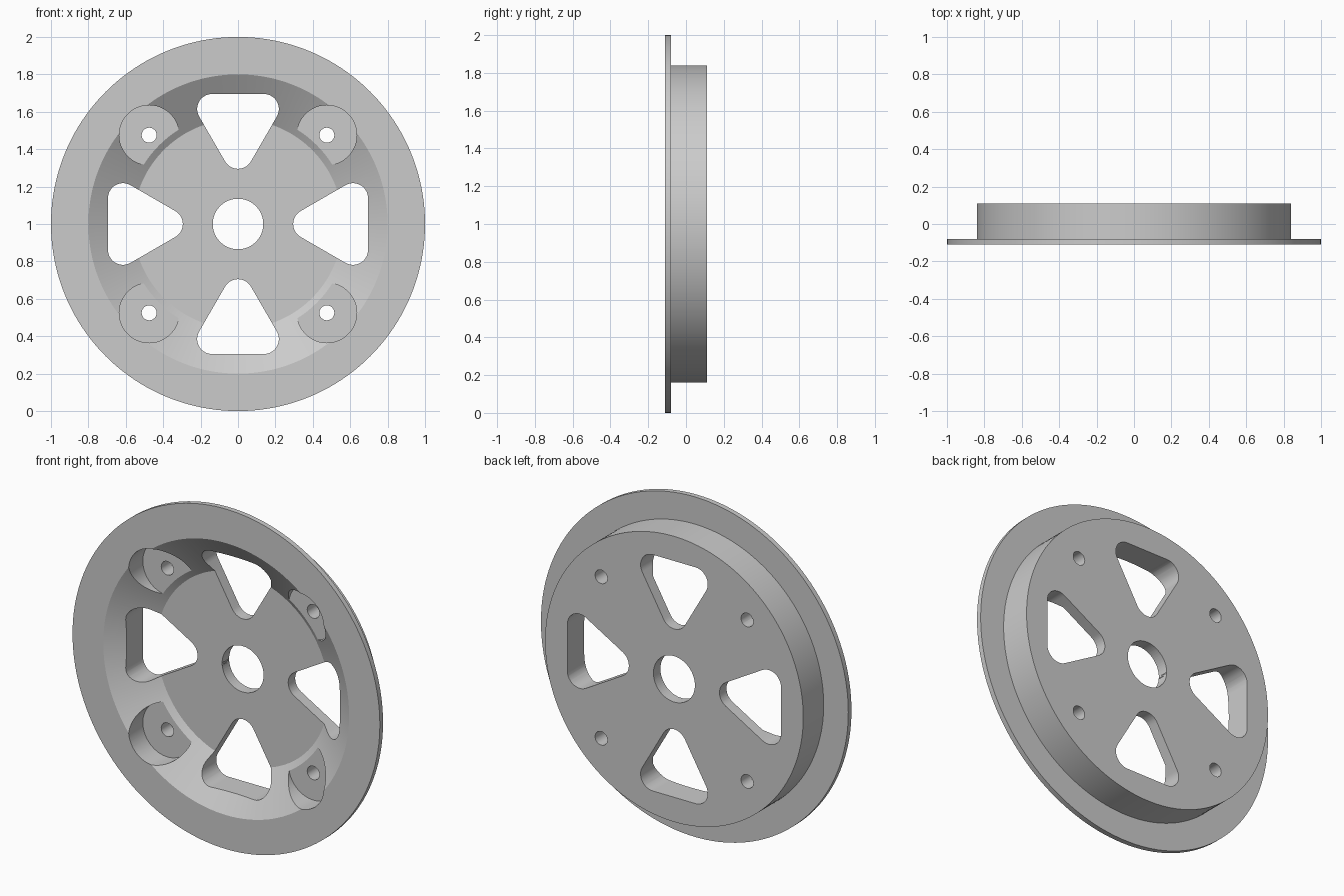
import bpy, bmesh, math
from mathutils import Vector

if "Cube" in bpy.data.objects:
    bpy.data.objects.remove(bpy.data.objects["Cube"], do_unlink=True)

CENTRE_Z = 1.0
FRONT, FLANGE_BACK, BACK = -0.11, -0.08, 0.11
FLOOR, POCKET_FLOOR = 0.045, 0.022

grey = bpy.data.materials.new("plain grey")
grey.use_nodes = True
colour = (0.6, 0.6, 0.6, 1)
grey.diffuse_color = colour
grey.node_tree.nodes["Principled BSDF"].inputs["Base Color"].default_value = colour


def make_object(name, bm):
    bmesh.ops.recalc_face_normals(bm, faces=bm.faces)
    mesh = bpy.data.meshes.new(name)
    bm.to_mesh(mesh)
    bm.free()
    obj = bpy.data.objects.new(name, mesh)
    bpy.context.collection.objects.link(obj)
    mesh.materials.append(grey)
    return obj


def lathe(name, profile, steps=160):
    """Spin (radius, y) points about the wheel axis."""
    bm = bmesh.new()
    verts = [bm.verts.new((r, y, CENTRE_Z)) for r, y in profile]
    edges = [bm.edges.new(pair) for pair in zip(verts, verts[1:])]
    bmesh.ops.spin(bm, geom=verts + edges, cent=(0, 0, CENTRE_Z), axis=(0, 1, 0),
                   angle=math.tau, steps=steps, use_duplicate=False)
    bmesh.ops.remove_doubles(bm, verts=bm.verts, dist=0.0001)
    return make_object(name, bm)


def circle(cx, cz, radius, steps=48):
    return [(cx + radius * math.cos(math.tau * i / steps),
             cz + radius * math.sin(math.tau * i / steps)) for i in range(steps)]


def rounded_triangle(turn, radius=0.08, steps=12):
    """Triangle pointing at the hub, with rounded corners."""
    half = radius * math.sqrt(3)
    points = []
    for cx, cz, start in ((half, 0.615, -30), (-half, 0.615, 90), (0, 0.375, 210)):
        for i in range(steps + 1):
            a = math.radians(start + 120 * i / steps)
            x, z = cx + radius * math.cos(a), cz + radius * math.sin(a)
            points.append((x * math.cos(turn) - z * math.sin(turn),
                           x * math.sin(turn) + z * math.cos(turn)))
    return points


def cut(target, outline, y0=-0.3, y1=0.3):
    """Cut a straight prism with the given outline out of the target."""
    bm = bmesh.new()
    face = bm.faces.new([bm.verts.new((x, y0, z + CENTRE_Z)) for x, z in outline])
    grown = bmesh.ops.extrude_face_region(bm, geom=[face])["geom"]
    bmesh.ops.translate(bm, vec=Vector((0, y1 - y0, 0)),
                        verts=[v for v in grown if isinstance(v, bmesh.types.BMVert)])
    cutter = make_object("cutter", bm)
    cutter.hide_render = True
    mod = target.modifiers.new("cut", 'BOOLEAN')
    mod.operation, mod.solver, mod.object = 'DIFFERENCE', 'EXACT', cutter
    bpy.context.view_layer.objects.active = target
    bpy.ops.object.modifier_apply(modifier=mod.name)
    bpy.data.objects.remove(cutter, do_unlink=True)


# Flanged disc with a conical dish in the front
wheel = lathe("flanged_wheel", [(0, FLOOR), (0.56, FLOOR), (0.8, FRONT), (1, FRONT),
                                (1, FLANGE_BACK), (0.84, FLANGE_BACK), (0.84, BACK), (0, BACK)])

# Hub hole
cut(wheel, circle(0, 0, 0.135, 64))

# Four windows, and four bolt holes with flat pockets between them
for i in range(4):
    cut(wheel, rounded_triangle(i * math.pi / 2))
for sx in (-1, 1):
    for sz in (-1, 1):
        cx, cz = 0.475 * sx, 0.475 * sz
        cut(wheel, circle(cx, cz, 0.16, 64), y1=POCKET_FLOOR)
        cut(wheel, circle(cx, cz, 0.04, 32))

bpy.ops.object.select_all(action='DESELECT')
wheel.select_set(True)
bpy.context.view_layer.objects.active = wheel
bpy.ops.object.shade_smooth_by_angle(angle=math.radians(25))
